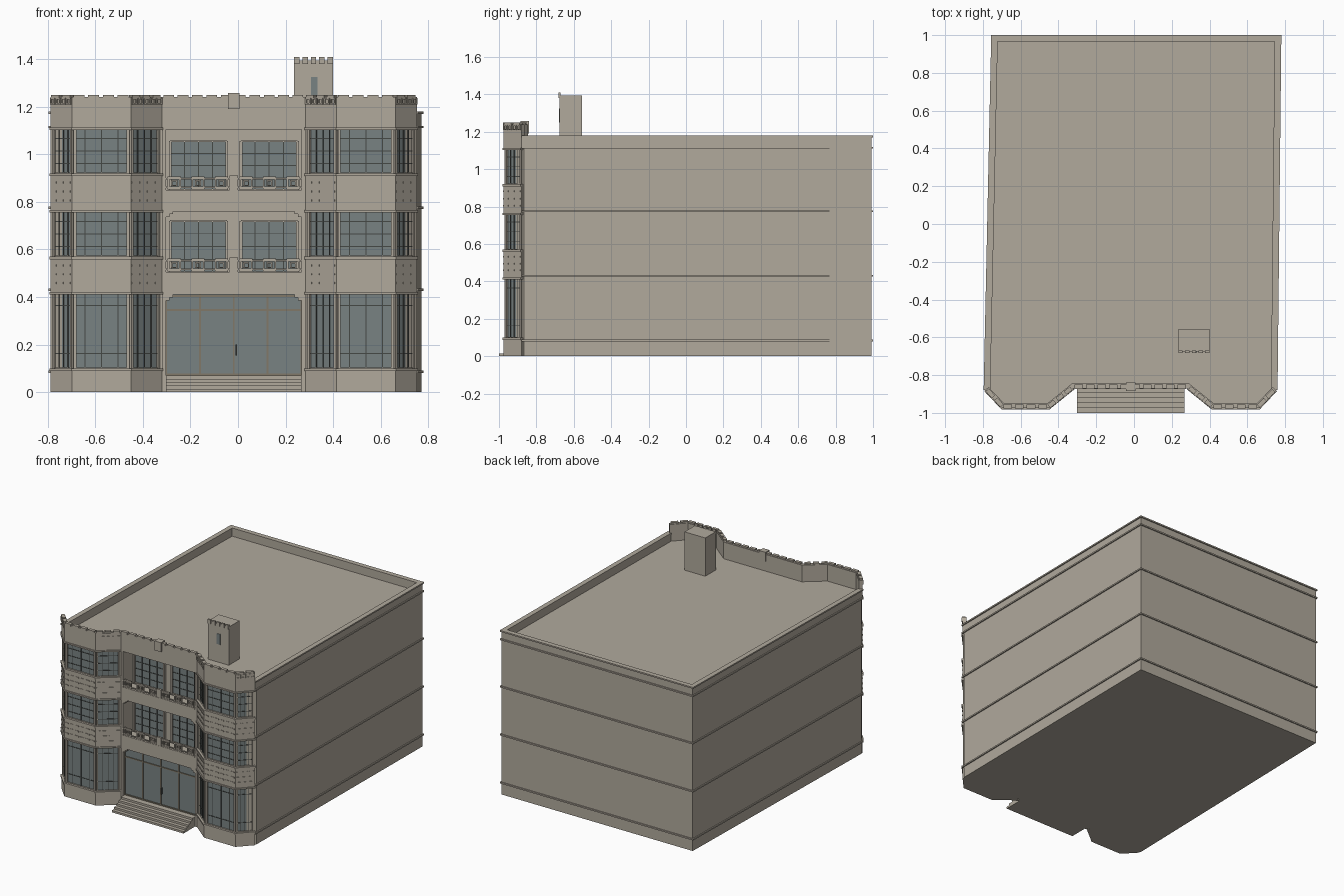
import bpy, bmesh
from mathutils import Vector

if "Cube" in bpy.data.objects:
    bpy.data.objects.remove(bpy.data.objects["Cube"], do_unlink=True)


def material(name, rgb):
    m = bpy.data.materials.new(name)
    m.use_nodes = True
    m.diffuse_color = (*rgb, 1)
    m.node_tree.nodes["Principled BSDF"].inputs["Base Color"].default_value = (*rgb, 1)
    return m


STONE = material("warm stone", (0.44, 0.40, 0.335))
GLASS = material("grey glass", (0.19, 0.225, 0.225))
DARK = material("dark window bars", (0.06, 0.065, 0.06))
BRONZE = material("bronze door frame", (0.22, 0.19, 0.14))


class Part:
    """Collects extruded outlines into one object."""

    def __init__(self, name, mat):
        self.name, self.mat, self.bm = name, mat, bmesh.new()

    def prism(self, poly, z0, z1):
        lo = [self.bm.verts.new((x, y, z0)) for x, y in poly]
        hi = [self.bm.verts.new((x, y, z1)) for x, y in poly]
        n = len(poly)
        self.bm.faces.new(lo[::-1])
        self.bm.faces.new(hi)
        for i in range(n):
            j = (i + 1) % n
            self.bm.faces.new((lo[i], lo[j], hi[j], hi[i]))

    def box(self, x0, x1, y0, y1, z0, z1):
        self.prism([(x0, y0), (x1, y0), (x1, y1), (x0, y1)], z0, z1)

    def on_wall(self, wall, s0, s1, o0, o1, z0, z1):
        # box measured along a wall (s) and outwards from it (o)
        p, q = wall
        d = (q - p).normalized()
        n = Vector((d.y, -d.x))
        self.prism([p + d * s + n * o for s, o in ((s0, o1), (s1, o1), (s1, o0), (s0, o0))], z0, z1)

    def strip(self, path, out, inn, z0, z1):
        self.prism(offset(path, out) + offset(path, inn)[::-1], z0, z1)

    def finish(self):
        bmesh.ops.recalc_face_normals(self.bm, faces=self.bm.faces)
        me = bpy.data.meshes.new(self.name)
        self.bm.to_mesh(me)
        self.bm.free()
        me.materials.append(self.mat)
        bpy.context.collection.objects.link(bpy.data.objects.new(self.name, me))


def offset(path, d):
    """Moves an open path sideways to its right with mitred corners."""
    normals = []
    for a, b in zip(path, path[1:]):
        t = (b - a).normalized()
        normals.append(Vector((t.y, -t.x)))
    result = []
    for i, p in enumerate(path):
        a, b = normals[max(i - 1, 0)], normals[min(i, len(normals) - 1)]
        m = a + b
        result.append(p + m * (2 * d / m.length_squared))
    return result


# Plan: front with two canted bays, sides and back slightly skewed
CX = -0.018
half = [(0.77, -0.88), (0.68, -0.975), (0.432, -0.975), (0.302, -0.87)]
front = [Vector((CX - x, y)) for x, y in half] + [Vector((CX + x, y)) for x, y in half[::-1]]
sides = [front[-1], Vector((0.772, 0.992)), Vector((-0.748, 0.992)), front[0]]
bays = [front[:4], front[4:]]
centre = (front[3], front[4])
OPEN, BACK = 0.285, -0.76
STOREYS = [(0.10, 0.415), (0.57, 0.76), (0.92, 1.107)]
ROOF = 1.12

# Main block, with a recess behind the middle balconies
inner = offset(front, -0.02)
inner[0], inner[-1] = front[0] + Vector((0, 0.015)), front[-1] + Vector((0, 0.015))
notch = [Vector((CX + s * OPEN, y)) for s, y in ((-1, -0.85), (-1, BACK), (1, BACK), (1, -0.85))]
p = Part("main_block", STONE)
p.prism(inner[:4] + notch + inner[4:] + sides[1:3], 0, ROOF)
p.finish()

# Centre wall: floors, piers and stepped opening corners
p = Part("centre_wall", STONE)
for z0, z1 in ((0, 0.07), (0.41, 0.5), (0.76, 0.845), (1.105, ROOF)):
    p.box(CX - OPEN, CX + OPEN, -0.87, BACK + 0.01, z0, z1)
width = (centre[1] - centre[0]).length
for s in (0, width - 0.017):
    p.on_wall(centre, s, s + 0.017, -0.03, 0, 0, ROOF)
for top in (0.41, 0.76):
    for s in (-1, 1):
        for w, h in ((0.03, 0.012), (0.015, 0.024)):
            e = CX + s * OPEN
            p.box(min(e, e - s * w), max(e, e - s * w), -0.87, -0.84, top - h, top)
p.finish()

# Bay walls, sills and lintels
wall, sill, bricks = Part("bay_walls", STONE), Part("bay_sills", STONE), Part("brick_courses", STONE)
BANDS = [(0, 0.095), (0.418, 0.565), (0.763, 0.915)]
for bay in bays:
    for z0, z1 in BANDS:
        wall.strip(bay, 0, -0.03, z0, z1)
    for z0, z1 in STOREYS:
        sill.strip(bay, 0.007, -0.02, z0 - 0.012, z0)
        sill.strip(bay, 0.007, -0.02, z1 - 0.004, z1 + 0.006)
    # slightly raised brick rows
    for face in zip(bay, bay[1:]):
        length = (face[1] - face[0]).length
        n = max(2, round(length / 0.04))
        for z0, z1 in BANDS[1:]:
            for r in range(1, 4):
                z = z0 + (z1 - z0) * r / 4
                for i in range(n):
                    s = length * i / n
                    bricks.on_wall(face, s + 0.004, s + length / n - 0.008, -0.005, 0.003, z, z + 0.008)
for part in (wall, sill, bricks):
    part.finish()

# Windows
glass, bars, frames = Part("window_glass", GLASS), Part("window_bars", DARK), Part("window_frames", STONE)


def window(face, s0, s1, z0, z1, columns, rows, base):
    glass.on_wall(face, s0, s1, base - 0.005, base + 0.005, z0, z1)
    for f in columns:
        s = s0 + (s1 - s0) * f
        bars.on_wall(face, s - 0.002, s + 0.002, base, base + 0.009, z0, z1)
    for f in rows:
        z = z0 + (z1 - z0) * f
        bars.on_wall(face, s0, s1, base, base + 0.008, z - 0.002, z + 0.002)
    for s in (s0, s1):
        frames.on_wall(face, s - 0.006, s + 0.006, base - 0.005, base + 0.016, z0, z1)
    for z in (z0, z1):
        frames.on_wall(face, s0, s1, base - 0.005, base + 0.012, z - 0.004, z + 0.004)


for bay in bays:
    for face in zip(bay, bay[1:]):
        length = (face[1] - face[0]).length
        columns = (0.19, 0.5, 0.81) if length > 0.2 else (0.25, 0.5, 0.75)
        for k, (z0, z1) in enumerate(STOREYS):
            rows = (0.2, 0.84) if k == 0 else (0.22, 0.5, 0.78)
            window(face, 0.012, length - 0.012, z0, z1, columns, rows, -0.02)
quarters = (0.25, 0.5, 0.75)
back_wall = (Vector((CX - OPEN, BACK)), Vector((CX + OPEN, BACK)))
for z0, z1 in ((0.504, 0.72), (0.85, 1.055)):
    for s in (0.018, 0.315):
        window(back_wall, s, s + 0.238, z0, z1, quarters, quarters, 0)

# Entrance doors and front steps
glass.box(CX - OPEN, CX + OPEN, -0.85, -0.84, 0.07, 0.41)
door = Part("door_frame", BRONZE)
for i in range(5):
    x = CX + OPEN * (i - 2) / 2
    door.box(x - 0.004, x + 0.004, -0.856, -0.84, 0.07, 0.41)
for z in (0.074, 0.345, 0.405):
    door.box(CX - OPEN, CX + OPEN, -0.855, -0.84, z - 0.004, z + 0.004)
bars.box(CX + 0.008, CX + 0.013, -0.865, -0.85, 0.155, 0.2)
door.finish()
steps = Part("front_steps", STONE)
for i in range(5):
    steps.box(CX - OPEN, CX + OPEN, -1 + 0.026 * i, -0.86, 0, 0.014 * (i + 1))
steps.finish()

# Balcony railings with nested square fretwork
rail = Part("balcony_railings", STONE)


def square(part, face, s, z, r, t, o0, o1):
    for k in (-1, 1):
        part.on_wall(face, s + k * r - t, s + k * r + t, o0, o1, z - r - t, z + r + t)
        part.on_wall(face, s - r, s + r, o0, o1, z + k * r - t, z + k * r + t)


for base in (0.5, 0.845):
    mid = width / 2
    rail.on_wall(centre, 0.017, width - 0.017, -0.012, 0.004, base - 0.004, base + 0.006)
    for z in (0.016, 0.052):
        rail.on_wall(centre, 0.017, width - 0.017, -0.008, 0, base + z - 0.003, base + z + 0.003)
    rail.on_wall(centre, mid - 0.018, mid + 0.018, -0.012, 0.003, base, base + 0.066)
    for d in (-0.25, -0.15, -0.052, 0.052, 0.15, 0.25):
        square(rail, centre, mid + d, base + 0.034, 0.024, 0.0035, -0.01, 0.003)
        square(rail, centre, mid + d, base + 0.034, 0.01, 0.003, -0.01, 0.002)
rail.finish()

# Front parapet with crenels, fretwork on the canted faces and a centre block
p = Part("front_parapet", STONE)
p.strip(front, 0, -0.025, 1.107, 1.24)
for i, face in enumerate(zip(front, front[1:])):
    length = (face[1] - face[0]).length
    n = max(2, round(length / 0.062))
    for k in range(n):
        s = length * k / n
        p.on_wall(face, s + 0.006, s + length / n - 0.01, -0.02, 0.003, 1.235, 1.25)
    if i in (0, 2, 4, 6):
        n = round(length / 0.034)
        for k in range(n):
            square(p, face, length * (k + 0.5) / n, 1.223, 0.011, 0.003, -0.005, 0.006)
p.on_wall(centre, width / 2 - 0.025, width / 2 + 0.025, -0.03, 0.015, 1.19, 1.257)
p.finish()

# Side and back parapet with string courses
p = Part("side_parapet", STONE)
p.strip(sides, 0, -0.025, ROOF - 0.01, 1.175)
p.finish()
p = Part("string_courses", STONE)
for z in (0.085, 0.43, 0.775, 1.115):
    p.strip(sides, 0.008, -0.01, z - 0.005, z + 0.005)
p.strip(sides, 0.008, -0.027, 1.17, 1.18)
p.finish()

# Roof tower with a slit window and front crenels
p = Part("roof_tower", STONE)
p.box(0.235, 0.4, -0.675, -0.555, ROOF - 0.01, 1.395)
for i in range(5):
    x = 0.235 + 0.0355 * i
    p.box(x, x + 0.023, -0.682, -0.67, 1.38, 1.41)
p.finish()
glass.box(0.306, 0.334, -0.679, -0.67, 1.25, 1.325)
for part in (glass, bars, frames):
    part.finish()
